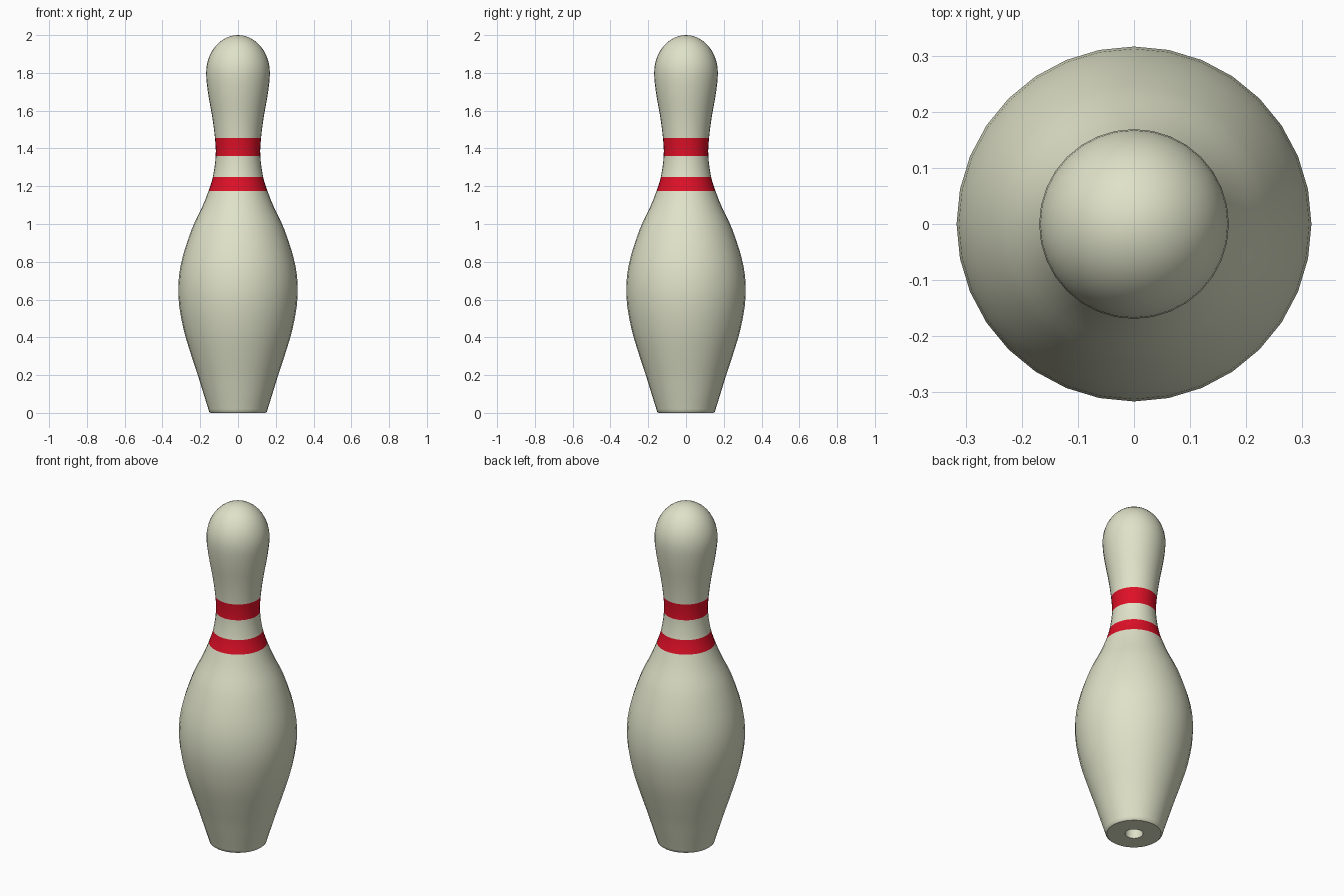
import bpy
import bmesh
from math import sin, cos, pi, radians
from mathutils import Matrix

SIDES = 32

cube = bpy.data.objects.get("Cube")
if cube:
    bpy.data.objects.remove(cube, do_unlink=True)


def make_material(name, rgb):
    mat = bpy.data.materials.new(name)
    mat.use_nodes = True
    mat.diffuse_color = (*rgb, 1)
    mat.node_tree.nodes["Principled BSDF"].inputs["Base Color"].default_value = (*rgb, 1)
    return mat


cream = make_material("cream", (0.74, 0.76, 0.58))
red = make_material("red", (0.73, 0.005, 0.02))

# Side profile as (height, radius), from the foot to the widest part of the head
KEYS = [(0.02, 0.157), (0.1, 0.182), (0.2, 0.213), (0.3, 0.246), (0.45, 0.290),
        (0.62, 0.316), (0.78, 0.304), (0.97, 0.246), (1.09, 0.19),
        (1.175, 0.156), (1.25, 0.133), (1.36, 0.118), (1.455, 0.122),
        (1.57, 0.137), (1.69, 0.158), (1.8, 0.169)]
STRIPES = [(1.175, 1.25), (1.36, 1.455)]


def slope(i):
    a, b = KEYS[max(i - 1, 0)], KEYS[min(i + 1, len(KEYS) - 1)]
    return 0 if i == len(KEYS) - 1 else (b[1] - a[1]) / (b[0] - a[0])


def smooth_profile(steps=3):
    """Hermite curve through the key radii."""
    points = []
    for i in range(len(KEYS) - 1):
        (z0, r0), (z1, r1) = KEYS[i], KEYS[i + 1]
        h = z1 - z0
        for k in range(steps):
            t = k / steps
            r = ((2*t**3 - 3*t**2 + 1) * r0 + (t**3 - 2*t**2 + t) * h * slope(i)
                 + (3*t**2 - 2*t**3) * r1 + (t**3 - t**2) * h * slope(i + 1))
            points.append((r, z0 + h * t))
    return points


# Hole in the underside, rounded foot, body, then the domed head
hole = [(0, 0.1), (0.048, 0.1), (0.048, 0)]
foot = [(0.146, 0), (0.153, 0.006)]
head_z, head_r = KEYS[-1]
dome = [(head_r * cos(a), head_z + (2 - head_z) * sin(a))
        for a in (pi / 2 * k / 10 for k in range(10))]
profile = hole + foot + smooth_profile() + dome + [(0, 2)]

# Turn the profile into one closed body
bm = bmesh.new()
verts = [bm.verts.new((r, 0, z)) for r, z in profile]
edges = [bm.edges.new(pair) for pair in zip(verts, verts[1:])]
bmesh.ops.spin(bm, geom=verts + edges, cent=(0, 0, 0), axis=(0, 0, 1),
               angle=2 * pi, steps=SIDES)
bmesh.ops.remove_doubles(bm, verts=bm.verts, dist=0.0005)
bmesh.ops.recalc_face_normals(bm, faces=bm.faces)

# Red neck stripes
for face in bm.faces:
    z = face.calc_center_median().z
    face.material_index = int(any(low < z < high for low, high in STRIPES))

mesh = bpy.data.meshes.new("pin_body")
bm.to_mesh(mesh)
bm.free()
mesh.materials.append(cream)
mesh.materials.append(red)
pin = bpy.data.objects.new("pin_body", mesh)
bpy.context.collection.objects.link(pin)

bpy.ops.object.select_all(action="DESELECT")
pin.select_set(True)
bpy.context.view_layer.objects.active = pin
bpy.ops.object.shade_smooth_by_angle(angle=radians(40))
